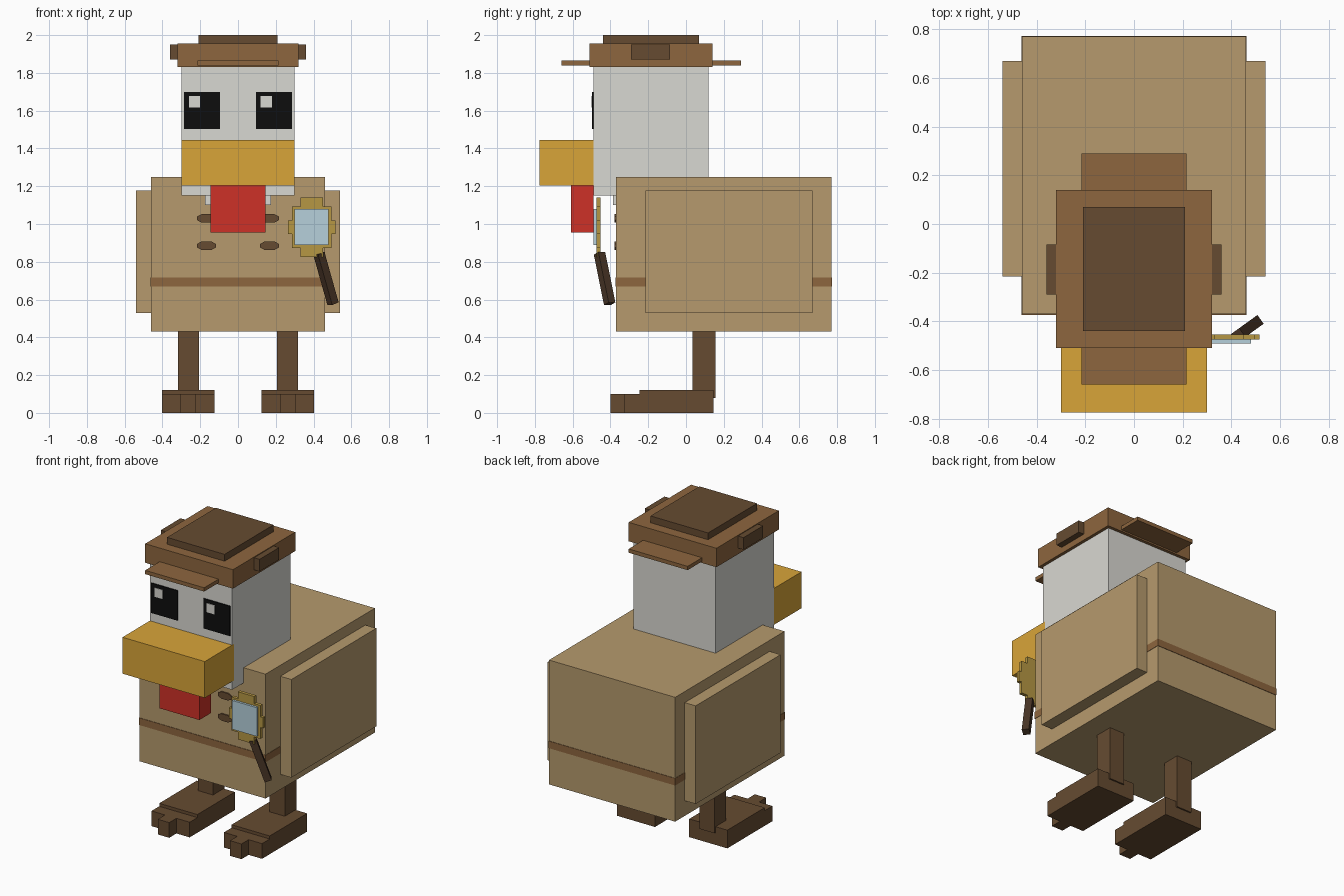
import bpy, bmesh, math
from mathutils import Vector

if "Cube" in bpy.data.objects:
    bpy.data.objects.remove(bpy.data.objects["Cube"])


def material(name, r, g, b):
    m = bpy.data.materials.new(name)
    lin = [((c / 255 + 0.055) / 1.055) ** 2.4 if c > 10 else c / 255 / 12.92 for c in (r, g, b)]
    m.diffuse_color = (*lin, 1)
    m.use_nodes = True
    m.node_tree.nodes["Principled BSDF"].inputs["Base Color"].default_value = m.diffuse_color
    return m


TAN = material("tan", 182, 154, 109)
BROWN = material("brown", 141, 102, 62)
DARK = material("dark brown", 102, 75, 49)
HANDLE = material("handle brown", 74, 54, 39)
WHITE = material("off white", 217, 216, 210)
BLACK = material("black", 13, 13, 13)
ORANGE = material("orange", 217, 165, 57)
RED = material("red", 206, 49, 39)
GLASS = material("pale blue", 182, 208, 219)
GOLD = material("gold", 182, 151, 68)


def finish(name, bm, mat):
    bmesh.ops.recalc_face_normals(bm, faces=bm.faces)
    me = bpy.data.meshes.new(name)
    bm.to_mesh(me)
    bm.free()
    me.materials.append(mat)
    ob = bpy.data.objects.new(name, me)
    bpy.context.collection.objects.link(ob)
    return ob


def box(name, mat, x, y, z):
    """Box from (min, max) pairs on each axis."""
    bm = bmesh.new()
    bmesh.ops.create_cube(bm, size=1)
    for v in bm.verts:
        v.co = [(a + b) / 2 + c * (b - a) for (a, b), c in zip((x, y, z), v.co)]
    return finish(name, bm, mat)


def plate(name, mat, pts, y0, y1):
    """Outline in x, z extruded along y."""
    bm = bmesh.new()
    f = bm.faces.new([bm.verts.new((px, y0, pz)) for px, pz in pts])
    ext = bmesh.ops.extrude_face_region(bm, geom=[f])
    for v in ext["geom"]:
        if isinstance(v, bmesh.types.BMVert):
            v.co.y = y1
    return finish(name, bm, mat)


def span(s, a, b):
    return tuple(sorted((s * a, s * b)))


# Body with belt stripe
box("body", TAN, (-.46, .46), (-.37, .77), (.43, 1.25))
box("belt_stripe", BROWN, (-.462, .462), (-.373, .773), (.67, .717))
box("neck_bib", WHITE, (-.175, .175), (-.387, -.36), (1.10, 1.22))

# Head, beak and wattle
box("head", WHITE, (-.30, .30), (-.49, .12), (1.15, 1.84))
box("beak", ORANGE, (-.30, .30), (-.775, -.47), (1.205, 1.445))
box("wattle", RED, (-.145, .145), (-.61, -.49), (.955, 1.21))

# Hat: band, crown and front and back brims
box("hat_band", BROWN, (-.32, .32), (-.51, .14), (1.83, 1.955))
box("hat_crown", DARK, (-.21, .21), (-.44, .07), (1.95, 2.0))
box("hat_front_brim", BROWN, (-.215, .215), (-.66, -.50), (1.84, 1.865))
box("hat_back_brim", BROWN, (-.215, .215), (.13, .29), (1.84, 1.865))

# Paired parts
for side, s in (("left", -1), ("right", 1)):
    box(side + "_wing", TAN, span(s, .45, .54), (-.215, .67), (.53, 1.177))
    box(side + "_hat_flap", DARK, span(s, .31, .36), (-.29, -.085), (1.87, 1.95))
    box(side + "_eye", BLACK, span(s, .095, .287), (-.497, -.489), (1.503, 1.70))
    gx = s * .19 - .04
    box(side + "_eye_glint", WHITE, (gx - .03, gx + .03), (-.5, -.496), (1.618, 1.678))
    box(side + "_leg", DARK, span(s, .207, .317), (.035, .155), (.08, .44))
    box(side + "_foot", DARK, span(s, .125, .403), (-.245, .145), (0, .12))
    box(side + "_side_toes", DARK, span(s, .125, .403), (-.325, -.24), (0, .10))
    box(side + "_middle_toe", DARK, span(s, .222, .305), (-.40, -.32), (0, .10))
    # Chest buttons as flattened octagons
    for row, z in (("lower", .885), ("upper", 1.03)):
        pts = [(s * .167 + px * .05, z + pz * .023)
               for px, pz in ((-1, -.4), (-.5, -1), (.5, -1), (1, -.4),
                              (1, .4), (.5, 1), (-.5, 1), (-1, .4))]
        plate(f"{side}_{row}_button", DARK, pts, -.378, -.365)

# Magnifier frame: one stepped quarter outline mirrored into a ring shape
quarter = [(.125, .035), (.105, .035), (.105, .11), (.06, .11), (.06, .157)]
outline = []
for sx, sz, order in ((1, 1, 1), (-1, 1, -1), (-1, -1, 1), (1, -1, -1)):
    outline += [(.391 + sx * a, .983 + sz * b) for a, b in quarter[::order]]
plate("magnifier_frame", GOLD, outline, -.475, -.453)
box("magnifier_glass", GLASS, (.30, .48), (-.49, -.474), (.89, 1.08))

# Slanted magnifier handle
top, low = Vector((.428, -.458, .845)), Vector((.503, -.404, .578))
handle = box("magnifier_handle", HANDLE, (-.022, .022), (-.022, .022),
             (-(top - low).length / 2, (top - low).length / 2))
handle.location = (top + low) / 2
handle.rotation_mode = 'QUATERNION'
handle.rotation_quaternion = (top - low).to_track_quat('Z', 'Y')
